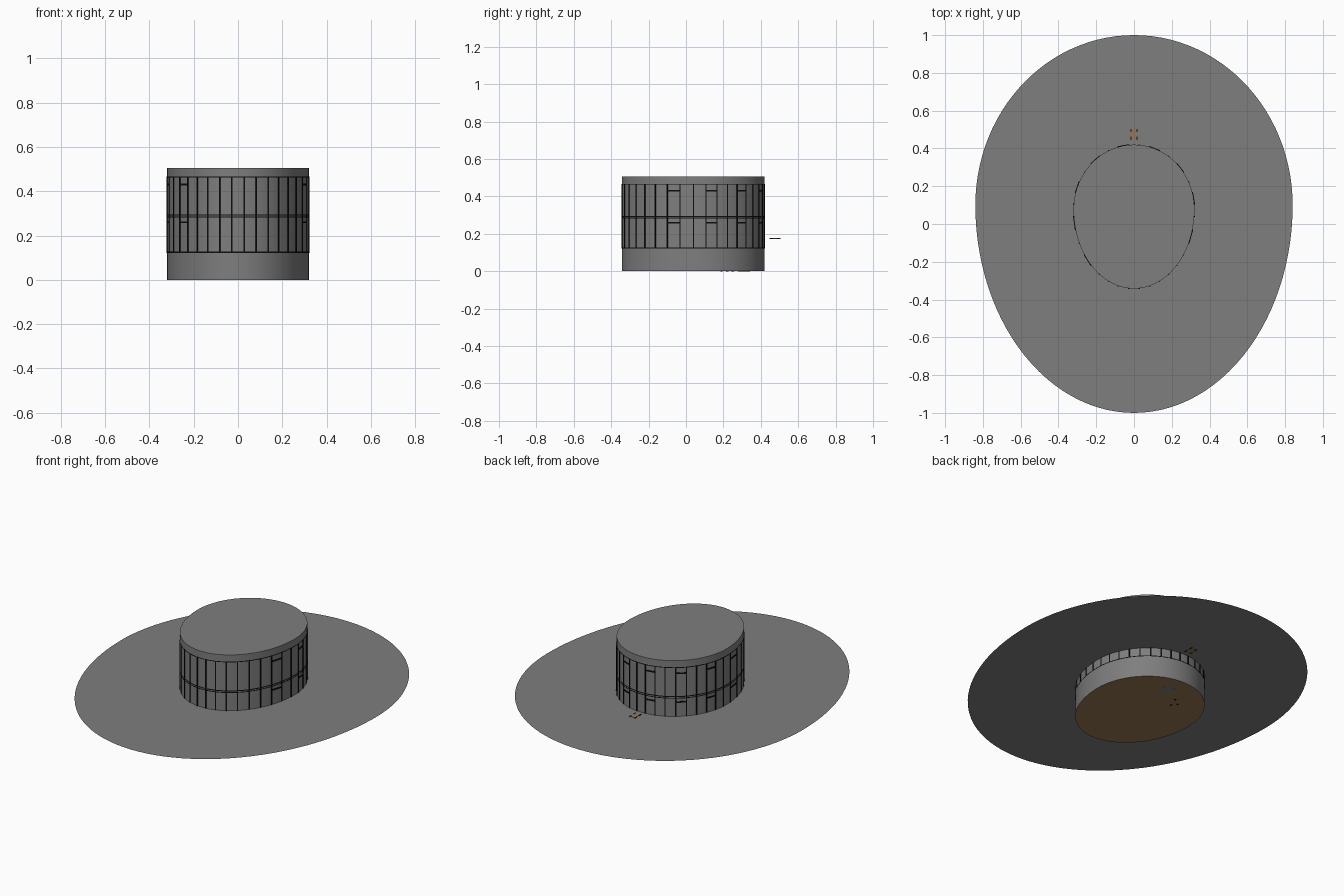
import bpy, bmesh, math
from mathutils import Matrix

if "Cube" in bpy.data.objects:
    bpy.data.objects.remove(bpy.data.objects["Cube"])

SEG = 108      # smooth outline
BARS = 36      # glazing divisions
DISC_Z = 0.175


def material(name, rgb):
    m = bpy.data.materials.new(name)
    m.diffuse_color = (*rgb, 1)
    m.use_nodes = True
    m.node_tree.nodes["Principled BSDF"].inputs["Base Color"].default_value = m.diffuse_color
    return m


GREY = material("grey", (0.21, 0.21, 0.21))
BLACK = material("black", (0.004, 0.004, 0.004))
BROWN = material("brown", (0.32, 0.19, 0.09))


def egg(angle, scale, cy):
    """Egg outline: round at the back, more pointed at the front."""
    s = math.sin(angle)
    return (0.84 * scale * math.cos(angle), cy + (0.9 if s > 0 else 1.1) * scale * s)


def finish(bm, name, mat, smooth=False):
    me = bpy.data.meshes.new(name)
    bm.to_mesh(me)
    bm.free()
    me.materials.append(mat)
    ob = bpy.data.objects.new(name, me)
    bpy.context.collection.objects.link(ob)
    if smooth:
        bpy.context.view_layer.objects.active = ob
        ob.select_set(True)
        bpy.ops.object.shade_smooth_by_angle(angle=math.radians(30))
        ob.select_set(False)
    return ob


def outline(bm, scale, cy, z):
    return [bm.verts.new((*egg(2 * math.pi * i / SEG, scale, cy), z)) for i in range(SEG)]


def band(bm, scale, cy, z0, z1):
    a, b = outline(bm, scale, cy, z0), outline(bm, scale, cy, z1)
    for i in range(SEG):
        j = (i + 1) % SEG
        bm.faces.new((a[i], a[j], b[j], b[i]))
    return a, b


def box(bm, loc, size, turn=0):
    mat = (Matrix.Translation(loc) @ Matrix.Rotation(turn, 4, 'Z')
           @ Matrix.Diagonal((*size, 1)))
    bmesh.ops.create_cube(bm, size=1, matrix=mat)


S, CY = 0.381, 0.077   # building outline

# wide flat plate around the building
bm = bmesh.new()
bm.faces.new(outline(bm, 1.0, 0.1, DISC_Z))
finish(bm, "ground_plate", GREY)

# oval wall with flat roof
bm = bmesh.new()
low, top = band(bm, S, CY, 0, 0.505)
bm.faces.new(top)
finish(bm, "wall_and_roof", GREY, True)

# brown floor closing the underside
bm = bmesh.new()
bm.faces.new(outline(bm, S, CY, 0.0)[::-1])
finish(bm, "floor", BROWN)

# horizontal rails of the glazing
bm = bmesh.new()
for z0, z1 in ((0.122, 0.127), (0.281, 0.286), (0.290, 0.296), (0.462, 0.467)):
    band(bm, S * 1.007, CY, z0, z1)
finish(bm, "window_rails", BLACK)

# vertical bars, plus short cross bars on every third side and back pane
bm = bmesh.new()
step = 2 * math.pi / BARS
for k in range(BARS):
    t0, t1 = (k + 0.5) * step, (k + 1.5) * step
    (x0, y0), (x1, y1) = egg(t0, S, CY), egg(t1, S, CY)
    xa, ya = egg(t0 - 0.02, S, CY)
    xb, yb = egg(t0 + 0.02, S, CY)
    box(bm, (x0, y0, 0.295), (0.006, 0.006, 0.34), math.atan2(yb - ya, xb - xa))
    if k % 3 == 0 and math.sin(t0) > -0.75:
        xm, ym = egg((t0 + t1) / 2, S, CY)
        for z in (0.26, 0.43):
            box(bm, (xm, ym, z), (math.hypot(x1 - x0, y1 - y0), 0.005, 0.008),
                math.atan2(y1 - y0, x1 - x0))
finish(bm, "window_bars", BLACK)

# small brown hatch behind the building with dark edges
bm = bmesh.new()
box(bm, (0, 0.475, DISC_Z), (0.03, 0.05, 0.004))
finish(bm, "hatch", BROWN)
bm = bmesh.new()
for x in (-0.017, 0.017):
    for y in (0.455, 0.495):
        box(bm, (x, y, DISC_Z), (0.005, 0.018, 0.006))
finish(bm, "hatch_edges", BLACK)

# round grey base and dark marks on the underside
bm = bmesh.new()
bmesh.ops.create_cone(bm, cap_ends=True, segments=24, radius1=0.033, radius2=0.033,
                      depth=0.003, matrix=Matrix.Translation((0.02, 0.31, 0.0005)))
finish(bm, "column_base", GREY)
bm = bmesh.new()
for x, y in ((-0.08, 0.25), (-0.1, 0.19), (-0.12, 0.22)):
    box(bm, (x, y, 0.0005), (0.012, 0.012, 0.003))
finish(bm, "floor_marks", BLACK)
